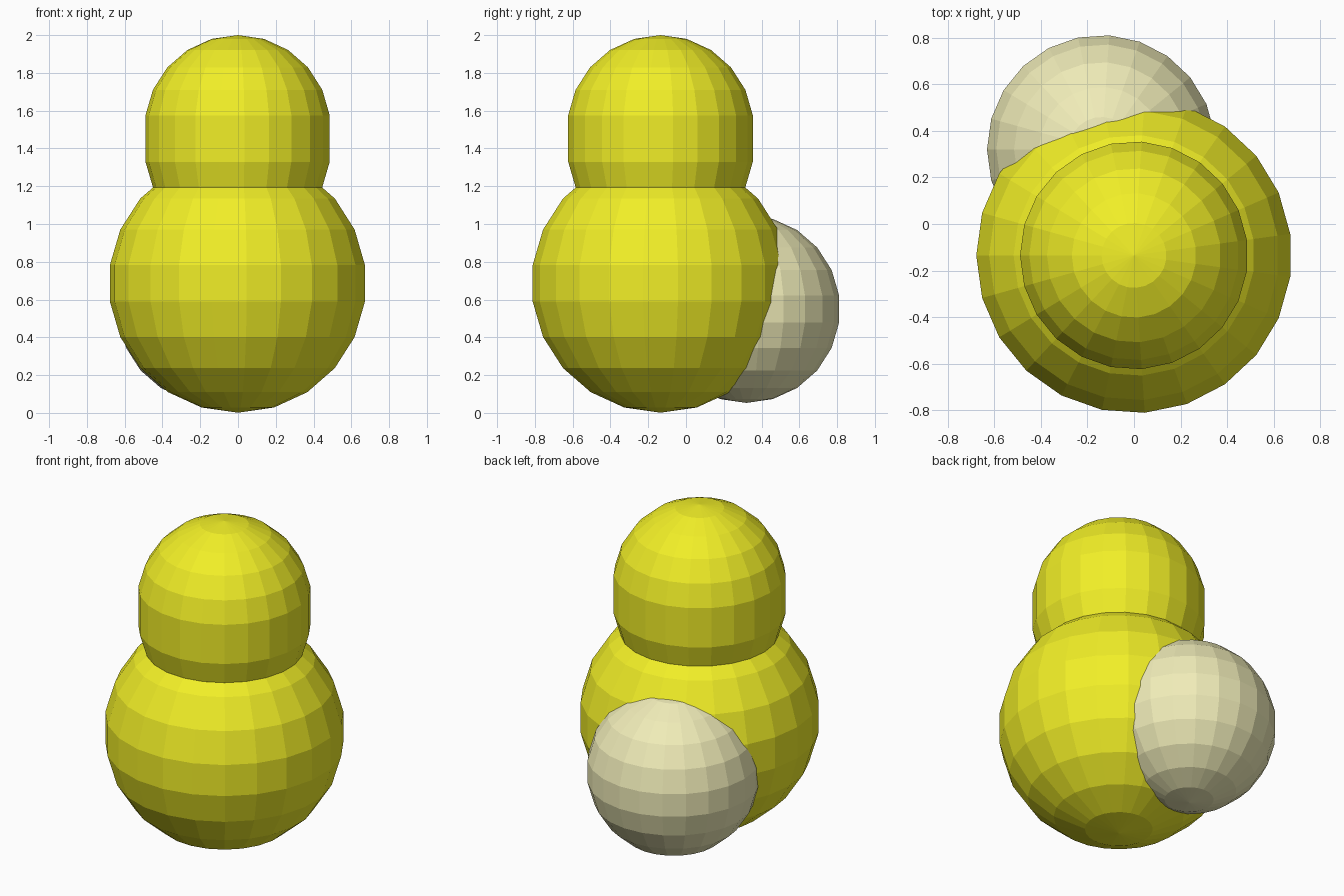
import bpy, math

if "Cube" in bpy.data.objects:
    bpy.data.objects.remove(bpy.data.objects["Cube"])


def material(name, rgb):
    m = bpy.data.materials.new(name)
    m.diffuse_color = (*rgb, 1)
    m.use_nodes = True
    m.node_tree.nodes["Principled BSDF"].inputs["Base Color"].default_value = m.diffuse_color
    return m


def ball(name, centre, radius, mat, stretch=0.0):
    """Low-poly ball; stretch drops the lower half to make a longer waist."""
    bpy.ops.mesh.primitive_uv_sphere_add(segments=23, ring_count=11, radius=radius)
    ob = bpy.context.object
    ob.name = name
    # turn so one column of corners points to -x
    first = max(ob.data.vertices, key=lambda v: v.co.x)
    turn = math.pi - math.atan2(first.co.y, first.co.x)
    c, s = math.cos(turn), math.sin(turn)
    for v in ob.data.vertices:
        x, y, z = v.co
        if z < 0:
            z -= stretch
        v.co = (c * x - s * y, s * x + c * y, z)
    ob.location = centre
    ob.data.materials.append(mat)
    bpy.ops.object.shade_flat()
    return ob


yellow = material("yellow", (0.88, 0.86, 0.02))
cream = material("pale_yellow", (0.87, 0.84, 0.48))

# round body
ball("body", (0, -0.135, 0.686), 0.685, yellow)
# head with a stretched middle band
ball("head", (0, -0.135, 1.505), 0.495, yellow, stretch=0.105)
# round tail, offset to the left at the back
ball("tail", (-0.14, 0.32, 0.55), 0.497, cream)
